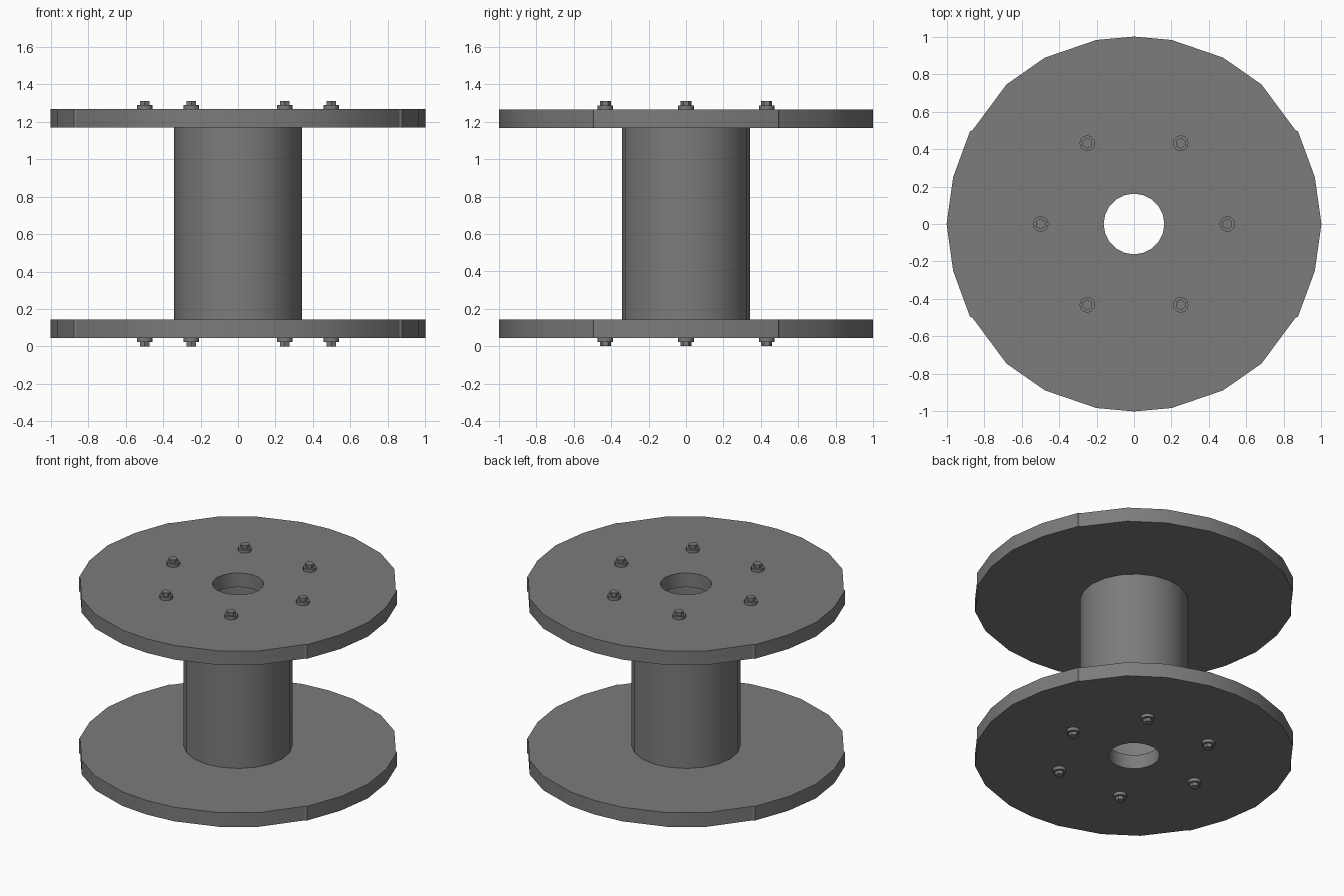
import bpy, bmesh, math
from mathutils import Matrix

cube = bpy.data.objects.get("Cube")
if cube:
    bpy.data.objects.remove(cube)

grey = bpy.data.materials.new("steel grey")
grey.use_nodes = True
colour = (0.2, 0.2, 0.2, 1)
grey.diffuse_color = colour
grey.node_tree.nodes["Principled BSDF"].inputs["Base Color"].default_value = colour


def finish(bm, name):
    bmesh.ops.recalc_face_normals(bm, faces=bm.faces)
    mesh = bpy.data.meshes.new(name)
    bm.to_mesh(mesh)
    bm.free()
    mesh.materials.append(grey)
    obj = bpy.data.objects.new(name, mesh)
    bpy.context.collection.objects.link(obj)
    bpy.ops.object.select_all(action='DESELECT')
    obj.select_set(True)
    bpy.context.view_layer.objects.active = obj
    bpy.ops.object.shade_smooth_by_angle(angle=math.radians(32))
    return obj


def circle(radius, sides):
    return [(radius * math.cos(math.tau * i / sides), radius * math.sin(math.tau * i / sides))
            for i in range(sides)]


# One quarter of the flange rim, with the small step where the boards meet
QUARTER = [(1, 0), (.965, .25), (.875, .495), (.862, .5),
           (.68, .745), (.475, .888), (.2, .982), (0, 1)]
half = QUARTER + [(-x, y) for x, y in QUARTER[-2::-1]]
RIM = half + [(x, -y) for x, y in half[-2:0:-1]]
HOLE = circle(.162, 20)


def flange(name, z, thickness):
    bm = bmesh.new()
    edges = []
    for loop in (RIM, HOLE):
        verts = [bm.verts.new((x, y, z)) for x, y in loop]
        edges += [bm.edges.new((verts[i - 1], verts[i])) for i in range(len(verts))]
    bmesh.ops.triangle_fill(bm, edges=edges, use_beauty=True, normal=(0, 0, 1))
    out = bmesh.ops.extrude_face_region(bm, geom=bm.faces[:], use_keep_orig=True)
    top = [g for g in out["geom"] if isinstance(g, bmesh.types.BMVert)]
    bmesh.ops.translate(bm, verts=top, vec=(0, 0, thickness))
    flat = [e for e in bm.edges if len(e.link_faces) == 2
            and all(abs(f.normal.z) > .9 for f in e.link_faces)]
    bmesh.ops.dissolve_degenerate(bm, dist=1e-5, edges=flat)
    return finish(bm, name)


def cylinder(bm, x, y, low, high, radius, sides, caps=True):
    bmesh.ops.create_cone(bm, cap_ends=caps, segments=sides, radius1=radius, radius2=radius,
                          depth=high - low, matrix=Matrix.Translation((x, y, (low + high) / 2)))


BOTTOM, TOP, THICK = .045, 1.168, .098
flange("lower_flange", BOTTOM, THICK)
flange("upper_flange", TOP, THICK)

# Hollow drum between the flanges
bm = bmesh.new()
cylinder(bm, 0, 0, BOTTOM + THICK, TOP, .342, 20, caps=False)
finish(bm, "drum")

# Washer and hexagonal nut at each bolt, above and below
for side, face, out in (("upper", TOP + THICK, 1), ("lower", BOTTOM, -1)):
    for i, (x, y) in enumerate(circle(.498, 6)):
        bm = bmesh.new()
        mid, end = face + out * .022, face + out * .045
        cylinder(bm, x, y, min(face, mid), max(face, mid), .042, 12)
        cylinder(bm, x, y, min(mid, end), max(mid, end), .029, 6)
        finish(bm, f"{side}_bolt_{i + 1}")
